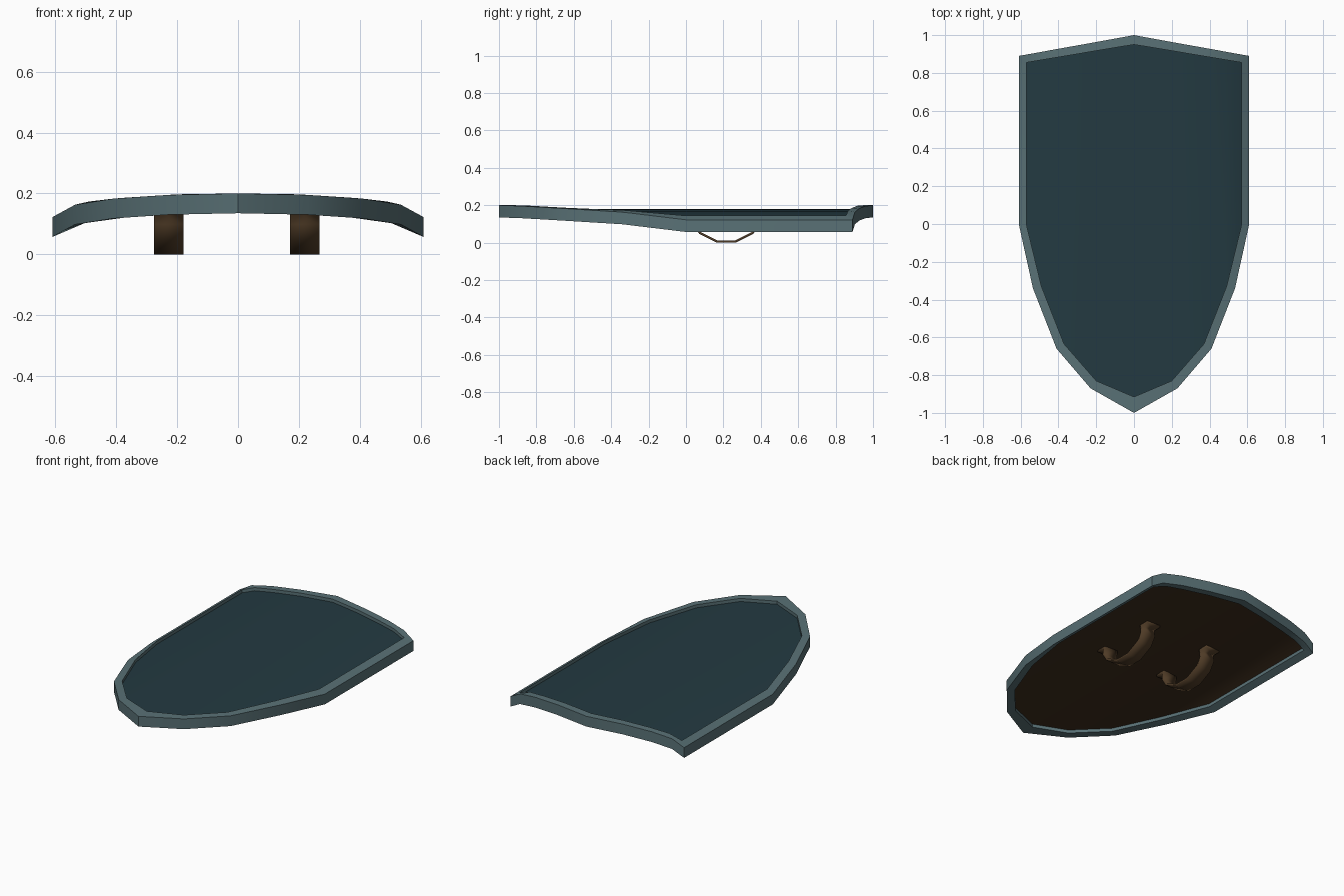
import bpy, bmesh, math

if "Cube" in bpy.data.objects:
    bpy.data.objects.remove(bpy.data.objects["Cube"])

# Cross curve of the shield: height of the front surface over |x|
CURVE = [(0, .2), (.2, .197), (.4, .184), (.5, .172), (.535, .163), (.61, .122)]


def height(x):
    x = abs(x)
    for (x0, z0), (x1, z1) in zip(CURVE, CURVE[1:]):
        if x <= x1 + 1e-6:
            return z0 + (z1 - z0) * (x - x0) / (x1 - x0)
    return CURVE[-1][1]


def material(name, r, g, b):
    m = bpy.data.materials.new(name)
    m.diffuse_color = (r, g, b, 1)
    m.use_nodes = True
    m.node_tree.nodes["Principled BSDF"].inputs["Base Color"].default_value = m.diffuse_color
    return m


def make(name, verts, faces, mat, angle=35):
    me = bpy.data.meshes.new(name)
    me.from_pydata(verts, [], faces)
    bm = bmesh.new()
    bm.from_mesh(me)
    bmesh.ops.remove_doubles(bm, verts=bm.verts, dist=1e-5)
    bm.to_mesh(me)
    bm.free()
    me.materials.append(mat)
    ob = bpy.data.objects.new(name, me)
    bpy.context.collection.objects.link(ob)
    bpy.ops.object.select_all(action='DESELECT')
    bpy.context.view_layer.objects.active = ob
    ob.select_set(True)
    bpy.ops.object.shade_smooth_by_angle(angle=math.radians(angle))
    return ob


steel = material("steel_rim", .10, .165, .18)
teal = material("dark_teal", .017, .042, .053)
wood = material("dark_wood", .05, .028, .013)
leather = material("leather", .08, .045, .02)

# Half outlines: (x, top y, bottom y)
OUTER = [(0, 1.0, -1.0), (.23, .958, -.87), (.41, .926, -.66), (.535, .903, -.34), (.61, .89, 0)]
INNER = [(0, .95, -.915), (.2, .917, -.83), (.37, .888, -.635), (.49, .868, -.33), (.57, .855, 0)]


def loop(half):
    # Counter-clockwise outline starting at the top centre
    left = [(-x, t) for x, t, b in half] + [(-x, b) for x, t, b in reversed(half)]
    right = [(x, b) for x, t, b in half[1:]] + [(x, t) for x, t, b in reversed(half[1:])]
    return left + right


# Rim: four-sided section swept round the outline
o, i = loop(OUTER), loop(INNER)
n, T = len(o), .065
rings = [(o, 0), (i, 0), (i, -T), (o, -T)]
verts = [(x, y, height(x) + d) for pts, d in rings for x, y in pts]
faces = []
for r in range(4):
    a, b = r * n, (r + 1) % 4 * n
    for k in range(n):
        m = (k + 1) % n
        faces.append((a + k, a + m, b + m, b + k))
make("rim", verts, faces, steel)


# Front and back panels: curved sheets inside the rim
def panel(name, depth, mat, flip):
    cols = [(-x, t, b) for x, t, b in reversed(INNER[1:])] + INNER
    verts = [(x, y, height(x) + depth) for x, t, b in cols for y in (t, b)]
    faces = []
    for k in range(len(cols) - 1):
        f = (2 * k, 2 * k + 1, 2 * k + 3, 2 * k + 2)
        faces.append(f[::-1] if flip else f)
    make(name, verts, faces, mat)


panel("front_panel", -.02, teal, False)
panel("back_panel", -.045, wood, True)

# Arm straps: bent bands with flat feet on the back panel
half = [(.225, .146), (.165, .146), (.172, .10), (.140, .051), (.05, .006)]
path = [(.215 - y, z) for y, z in half] + [(.215 + y, z) for y, z in reversed(half)]
for name, cx in (("left_strap", -.2275), ("right_strap", .22)):
    verts = [(cx + s * .0485, y, z) for y, z in path for s in (-1, 1)]
    faces = [(2 * k, 2 * k + 1, 2 * k + 3, 2 * k + 2) for k in range(len(path) - 1)]
    ob = make(name, verts, faces, leather, 40)
    mod = ob.modifiers.new("thickness", 'SOLIDIFY')
    mod.thickness = .012
    mod.offset = 0
    mod.use_even_offset = True
